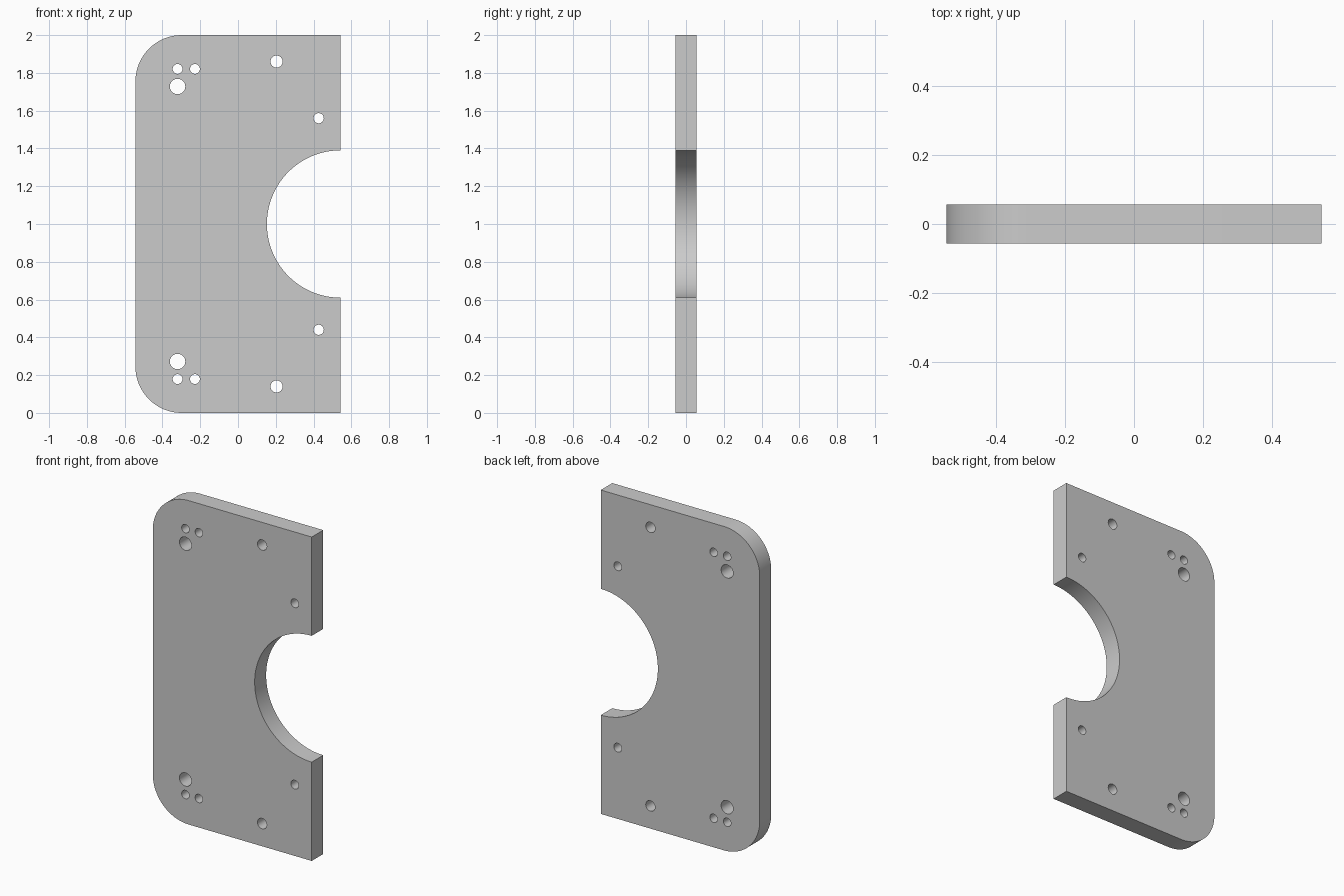
import bpy, bmesh
from math import sin, cos, radians

if "Cube" in bpy.data.objects:
    bpy.data.objects.remove(bpy.data.objects["Cube"])

HALF_W, HALF_H, HALF_T = 0.543, 1.0, 0.056
CORNER, NOTCH = 0.245, 0.39


def arc(cx, cz, r, start, end, steps):
    return [(cx + r * cos(radians(start + (end - start) * i / steps)),
             cz + r * sin(radians(start + (end - start) * i / steps)))
            for i in range(steps + 1)]


# Outline: square right corners, half-round notch, rounded left corners
outline = [(HALF_W, 2 * HALF_H)]
outline += arc(-HALF_W + CORNER, 2 * HALF_H - CORNER, CORNER, 90, 180, 24)
outline += arc(-HALF_W + CORNER, CORNER, CORNER, 180, 270, 24)
outline += [(HALF_W, 0)]
outline += arc(HALF_W, HALF_H, NOTCH, 270, 90, 64)

# Holes: x, distance from mid height, radius; mirrored top to bottom
holes = [(-0.32, 0.821, 0.026), (-0.228, 0.821, 0.026), (-0.32, 0.728, 0.041),
         (0.204, 0.86, 0.032), (0.427, 0.56, 0.027)]
loops = [outline]
for x, dz, r in holes:
    for side in (1, -1):
        loops.append(arc(x, HALF_H + side * dz, r, 0, 360, 32)[:-1])

# Fill the profile around the holes, then extrude through the thickness
bm = bmesh.new()
edges = []
for loop in loops:
    verts = [bm.verts.new((x, -HALF_T, z)) for x, z in loop]
    edges += [bm.edges.new((verts[i - 1], verts[i])) for i in range(len(verts))]
bmesh.ops.triangle_fill(bm, edges=edges, use_beauty=True, use_dissolve=False,
                        normal=(0, -1, 0))
ext = bmesh.ops.extrude_face_region(bm, geom=bm.faces[:], use_keep_orig=True)
moved = [g for g in ext["geom"] if isinstance(g, bmesh.types.BMVert)]
bmesh.ops.translate(bm, verts=moved, vec=(0, 2 * HALF_T, 0))
bmesh.ops.recalc_face_normals(bm, faces=bm.faces[:])

mesh = bpy.data.meshes.new("mounting_plate")
bm.to_mesh(mesh)
bm.free()
plate = bpy.data.objects.new("mounting_plate", mesh)
bpy.context.collection.objects.link(plate)

# Smooth the rounded walls, keep the rims sharp
bpy.context.view_layer.objects.active = plate
plate.select_set(True)
bpy.ops.object.shade_smooth_by_angle(angle=radians(30))
